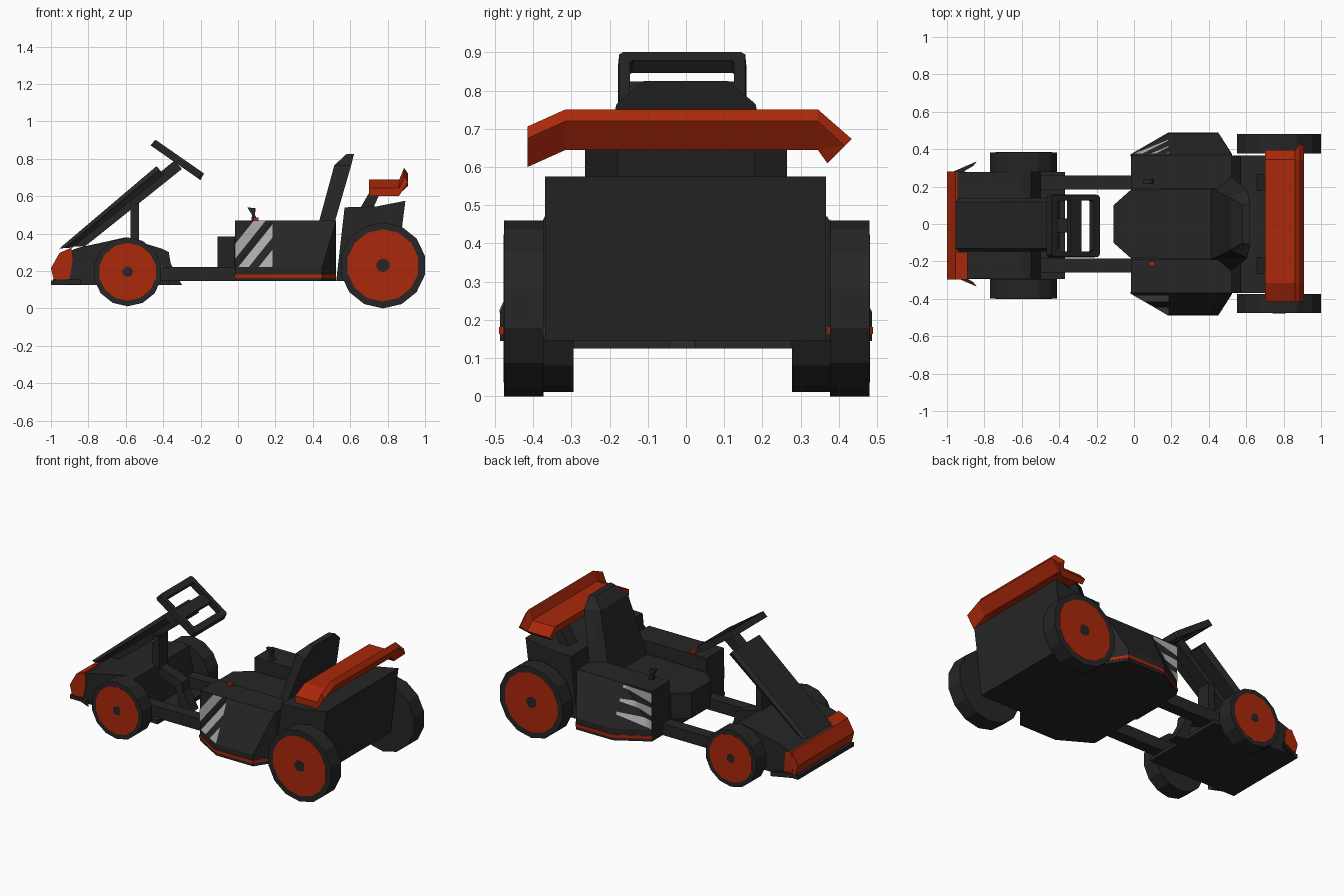
import bpy, bmesh, math
from mathutils import Vector

if "Cube" in bpy.data.objects:
    bpy.data.objects.remove(bpy.data.objects["Cube"])


def material(name, col):
    m = bpy.data.materials.new(name)
    m.diffuse_color = (*col, 1)
    m.use_nodes = True
    m.node_tree.nodes["Principled BSDF"].inputs["Base Color"].default_value = m.diffuse_color
    return m


BLACK = material("charcoal", (0.019, 0.019, 0.019))
ORANGE = material("orange", (0.40, 0.021, 0.003))
GREY = material("stripe_grey", (0.42, 0.42, 0.42))


def mesh(name, verts, faces, mat=BLACK):
    bm = bmesh.new()
    vs = [bm.verts.new(v) for v in verts]
    for f in faces:
        bm.faces.new([vs[i] for i in f])
    bmesh.ops.recalc_face_normals(bm, faces=bm.faces)
    me = bpy.data.meshes.new(name)
    bm.to_mesh(me)
    bm.free()
    me.materials.append(mat)
    ob = bpy.data.objects.new(name, me)
    bpy.context.collection.objects.link(ob)
    return ob


def loft(name, rings, mat=BLACK, closed=False):
    """Skin equal-length rings, capped at the ends or joined in a loop."""
    n, k = len(rings[0]), len(rings)
    verts = [p for r in rings for p in r]
    faces = []
    for r in range(k if closed else k - 1):
        a, b = r * n, (r + 1) % k * n
        for i in range(n):
            j = (i + 1) % n
            faces += [(a + i, a + j, b + j), (a + i, b + j, b + i)]
    if not closed:
        faces += [tuple(range(n)), tuple(range((k - 1) * n, k * n))]
    return mesh(name, verts, faces, mat)


def prism(name, prof, y0, y1, mat=BLACK):
    """Side profile (x, z) extruded across the width."""
    return loft(name, [[(x, y, z) for x, z in prof] for y in (y0, y1)], mat)


def box(name, x0, x1, y0, y1, z0, z1, mat=BLACK):
    return prism(name, [(x0, z0), (x1, z0), (x1, z1), (x0, z1)], y0, y1, mat)


def disc(name, x, z, r, y0, y1, mat, n=14):
    ang = [2 * math.pi * (i + 0.5) / n for i in range(n)]
    return prism(name, [(x + r * math.cos(a), z + r * math.sin(a)) for a in ang], y0, y1, mat)


# wheels: tyre, coloured disc and hub
for axle, x, z, r, inner, outer, mid in (("front", -0.59, 0.195, 0.184, 0.286, 0.391, -0.008),
                                         ("rear", 0.775, 0.23, 0.23, 0.375, 0.478, 0.002)):
    for side, s in (("left", -1), ("right", 1)):
        tag = f"{axle}_{side}"
        disc(tag + "_tyre", x, z, r, mid + s * inner, mid + s * outer, BLACK)
        disc(tag + "_wheel_disc", x, z, r * 0.84, mid + s * (outer - 0.02), mid + s * (outer + 0.001), ORANGE)
        disc(tag + "_hub", x, z, r * 0.155, mid + s * (outer - 0.02), mid + s * (outer + 0.002), BLACK, 10)

# front body between the wheels, dropping to the foot floor
prism("front_body", [(-0.97, 0.15), (-0.95, 0.29), (-0.85, 0.325), (-0.69, 0.36), (-0.60, 0.38),
                     (-0.55, 0.365), (-0.50, 0.15)], -0.292, 0.277)
box("front_floor", -1.0, -0.37, -0.295, 0.278, 0.125, 0.15)
prism("foot_brace", [(-0.56, 0.365), (-0.41, 0.32), (-0.37, 0.30), (-0.36, 0.24), (-0.30, 0.125),
                     (-0.38, 0.125), (-0.42, 0.26), (-0.56, 0.31)], -0.045, 0.025)

# nose bumper with its raised corner block
prism("nose_bumper", [(-0.985, 0.155), (-1.0, 0.215), (-0.955, 0.295), (-0.93, 0.29), (-0.93, 0.155)],
      -0.296, 0.28, ORANGE)
prism("nose_corner", [(-0.96, 0.155), (-0.955, 0.296), (-0.89, 0.325), (-0.885, 0.25), (-0.90, 0.155)],
      -0.297, -0.15, ORANGE)
prism("nose_side", [(-0.96, 0.155), (-0.955, 0.29), (-0.91, 0.29), (-0.90, 0.155)], 0.25, 0.281, ORANGE)

# steering fairing slab with chamfered edges
fair = []
for x0, z0, x1, z1 in ((-0.955, 0.32, -0.885, 0.325), (-0.436, 0.76, -0.395, 0.715)):
    xm, zm = x0 * 0.6 + x1 * 0.4, z0 * 0.6 + z1 * 0.4
    fair.append([(x1, -0.13, z1), (xm, -0.148, zm), (x0, -0.13, z0),
                 (x0, 0.118, z0), (xm, 0.138, zm), (x1, 0.118, z1)])
loft("steering_fairing", fair)

# steering column under the fairing, and its post
prism("steering_column", [(-0.90, 0.33), (-0.82, 0.33), (-0.30, 0.745), (-0.34, 0.79)], -0.045, 0.03)
prism("column_post", [(-0.575, 0.34), (-0.53, 0.34), (-0.53, 0.56), (-0.575, 0.56)], -0.055, 0.04)

# steering wheel: tilted frame with clipped corners and a crossbar
C, U = Vector((-0.323, -0.01, 0.795)), Vector((0.82, 0, -0.57))
N = Vector((0.57, 0, 0.82))


def frame_ring(hu, hv, c, h):
    pts = [(-hu, -hv + c), (-hu + c, -hv), (hu - c, -hv), (hu, -hv + c),
           (hu, hv - c), (hu - c, hv), (-hu + c, hv), (-hu, hv - c)]
    return [C + U * u + Vector((0, v, 0)) + N * h for u, v in pts]


loft("steering_wheel", [frame_ring(0.163, 0.168, 0.012, -0.02), frame_ring(0.158, 0.165, 0.012, 0.02),
                        frame_ring(0.118, 0.136, 0.006, 0.02), frame_ring(0.118, 0.138, 0.006, -0.02)], closed=True)
loft("steering_crossbar", [[C + U * u + Vector((0, v, 0)) + N * h
                            for u, h in ((-0.03, -0.02), (0.04, -0.02), (0.04, 0.015), (-0.03, 0.015))]
                           for v in (-0.14, 0.14)])


# point on the slanted front facet of a side pod
def on_facet(u, v, s, lift=0.004):
    return (-0.015 + 0.2 * u, s * (0.37 + lift + 0.117 * max(0, u + v - 1)), 0.47 - 0.25 * v)


# parts mirrored left and right
for side, s in (("left", -1), ("right", 1)):
    # chassis rail and nose winglet
    box(side + "_rail", -0.50, 0.0, s * 0.185, s * 0.26, 0.145, 0.22)
    loft(side + "_winglet", [[(-0.99, s * 0.27, z), (-0.84, s * 0.335, z), (-0.86, s * 0.31, z), (-0.93, s * 0.27, z)]
                             for z in (0.128, 0.158)])

    # side pod, wide at the bottom and flat at the top
    def pod_ring(z, y, g=0.0, inner=0.19):
        return [(-0.015 - g, s * inner, z), (-0.015 - g, s * (0.37 + g), z), (0.185, s * (y + g), z),
                (0.45, s * (y + g), z), (0.525, s * (0.37 + g), z), (0.525, s * inner, z)]
    loft(side + "_side_pod", [pod_ring(0.145, 0.487), pod_ring(0.22, 0.487), pod_ring(0.47, 0.37)])
    loft(side + "_pod_trim", [pod_ring(0.163, 0.487, 0.003, 0.36), pod_ring(0.182, 0.487, 0.003, 0.36)], ORANGE)

    # spoiler strut
    prism(side + "_spoiler_strut", [(0.65, 0.53), (0.72, 0.53), (0.775, 0.65), (0.72, 0.65)], s * 0.178, s * 0.264)


# diagonal bands on the left pod
def cut(t):
    return ((0, t), (t, 0)) if t <= 1 else ((t - 1, 1), (1, t - 1))


for k, (t0, t1) in enumerate(((0.5, 0.82), (1.08, 1.36), (1.62, 1.98))):
    (a, b), (c, d) = cut(t0), cut(t1)
    mesh(f"left_stripe_{k + 1}", [on_facet(*p, -1) for p in (a, b, d, c)], [(0, 1, 2, 3)], GREY)

# fanned stripes on the right pod, narrow at the rear edge
for k, (tip, v0, v1) in enumerate(((0.03, 0.06, 0.30), (0.33, 0.42, 0.64), (0.62, 0.76, 0.98))):
    pts = []
    for i in range(13):
        u = i / 12
        pts += [on_facet(u, v0 + (tip - v0) * u, 1), on_facet(u, v1 + (tip + 0.06 - v1) * u, 1)]
    mesh(f"right_stripe_{k + 1}", pts, [(2 * i, 2 * i + 1, 2 * i + 3, 2 * i + 2) for i in range(12)], GREY)

# seat base, cushion and backrest
box("seat_floor", -0.015, 0.525, -0.35, 0.35, 0.145, 0.25)
loft("seat_cushion", [[(-0.11, -0.10, z), (-0.02, -0.18, z), (0.5, -0.19, z),
                       (0.5, 0.19, z), (-0.02, 0.18, z), (-0.11, 0.10, z)] for z in (0.22, 0.385)])
loft("seat_back", [[(x0, -f, z), (x1, -w, z), (x1, w, z), (x0, f, z)]
                   for x0, x1, w, f, z in ((0.41, 0.50, 0.25, 0.19, 0.38), (0.435, 0.52, 0.25, 0.18, 0.47),
                                           (0.515, 0.605, 0.182, 0.14, 0.765), (0.58, 0.62, 0.111, 0.10, 0.825))])

# rear engine housing
prism("engine_housing", [(0.525, 0.145), (0.57, 0.54), (0.74, 0.545), (0.895, 0.575), (0.84, 0.145)], -0.369, 0.367)

# spoiler with drooping ends, the right one folded under
wing = [(0.70, 0.645), (0.86, 0.645), (0.91, 0.72), (0.888, 0.751), (0.862, 0.688), (0.70, 0.688)]
sections = [[(x, y, z + dz) for x, z in wing] for y, dz in ((-0.415, -0.045), (-0.315, 0), (0.345, 0))]
sections.append([(x, 0.37 + (z - 0.645) * 0.6, 0.61 + (z - 0.645) * 0.6) for x, z in wing])
loft("rear_spoiler", sections, ORANGE)

# hand lever and button on the pod tops
prism("hand_lever", [(0.07, 0.46), (0.11, 0.46), (0.09, 0.50), (0.095, 0.535), (0.05, 0.54), (0.075, 0.50)], 0.215, 0.24)
box("button", 0.08, 0.11, -0.225, -0.20, 0.46, 0.487, ORANGE)
